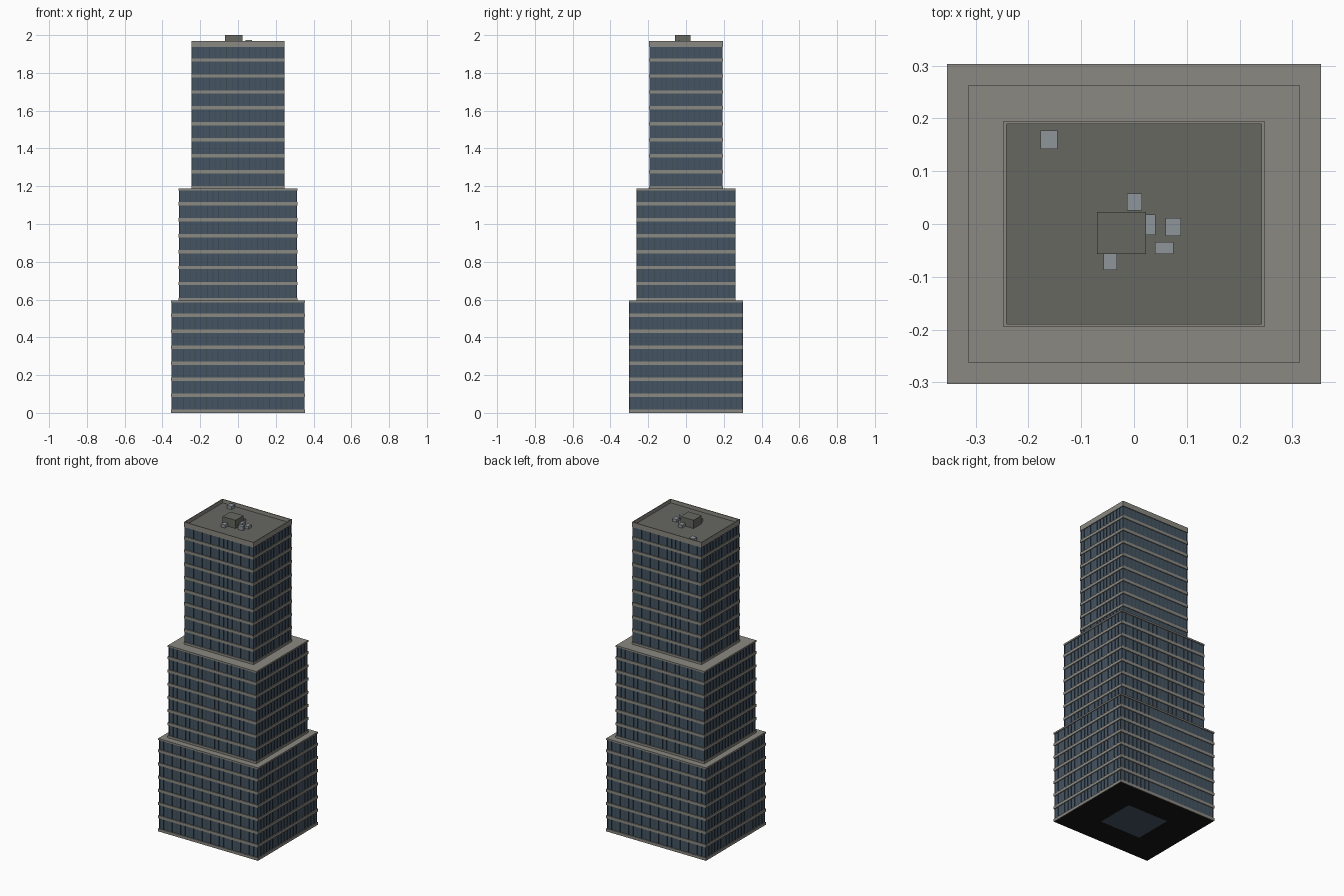
import bpy, bmesh
from mathutils import Vector

if "Cube" in bpy.data.objects:
    bpy.data.objects.remove(bpy.data.objects["Cube"])

H = 0.0845          # storey height
BAND = 0.018        # floor band thickness
INSET = 0.005       # glass set back behind the bands


def material(name, r, g, b):
    m = bpy.data.materials.new(name)
    m.diffuse_color = (r, g, b, 1)
    m.use_nodes = True
    m.node_tree.nodes["Principled BSDF"].inputs["Base Color"].default_value = m.diffuse_color
    return m


GLASS = material("glass", 0.06, 0.09, 0.125)
FRAME = material("frame", 0.045, 0.065, 0.085)
STONE = material("stone", 0.26, 0.25, 0.22)
ROOF = material("roofing", 0.135, 0.135, 0.12)
METAL = material("metal", 0.27, 0.30, 0.32)
DARK = material("dark", 0.008, 0.008, 0.008)


def boxes(name, mat, items):
    """One object made of boxes given as (x0, x1, y0, y1, z0, z1)."""
    bm = bmesh.new()
    for x0, x1, y0, y1, z0, z1 in items:
        vs = bmesh.ops.create_cube(bm, size=1)["verts"]
        bmesh.ops.scale(bm, vec=(x1 - x0, y1 - y0, z1 - z0), verts=vs)
        bmesh.ops.translate(bm, vec=Vector((x0 + x1, y0 + y1, z0 + z1)) / 2, verts=vs)
    me = bpy.data.meshes.new(name)
    bm.to_mesh(me)
    bm.free()
    me.materials.append(mat)
    ob = bpy.data.objects.new(name, me)
    bpy.context.collection.objects.link(ob)
    return ob


def block(hx, hy, z0, z1):
    return (-hx, hx, -hy, hy, z0, z1)


def tier(name, hx, hy, first, floors):
    z0, z1 = first * H, (first + floors) * H
    gx, gy = hx - INSET, hy - INSET
    boxes(name + "_glass", GLASS, [block(gx, gy, z0 + 0.002, z1)])
    # floor bands around every storey
    boxes(name + "_bands", STONE,
          [block(hx, hy, z0 + k * H, z0 + k * H + BAND) for k in range(floors)])
    # vertical mullions on all four sides
    fins, t, d = [], 0.0018, 0.003
    nx, ny = round(2 * gx / 0.03), round(2 * gy / 0.03)
    for i in range(nx + 1):
        x = -gx + 2 * gx * i / nx
        fins += [(x - t, x + t, s * gy - d, s * gy + d, z0 + 0.002, z1) for s in (-1, 1)]
    for i in range(ny + 1):
        y = -gy + 2 * gy * i / ny
        fins += [(s * gx - d, s * gx + d, y - t, y + t, z0 + 0.002, z1) for s in (-1, 1)]
    boxes(name + "_mullions", FRAME, fins)


# three stepped tiers
tier("lower_tier", 0.354, 0.303, 0, 7)
tier("middle_tier", 0.314, 0.263, 7, 7)
tier("upper_tier", 0.247, 0.195, 14, 9)

# terraces capping the two lower tiers
boxes("terraces", STONE, [block(0.354, 0.303, 7 * H - 0.006, 7 * H + 0.004),
                          block(0.314, 0.263, 14 * H - 0.006, 14 * H + 0.004)])

# underside with the service core showing
boxes("ground_slab", DARK, [block(0.350, 0.299, -0.0005, 0.004)])
boxes("service_core", GLASS, [block(0.145, 0.125, -0.001, 0.01)])

# main roof and parapet
RZ, TOP = 1.947, 1.97
boxes("roof_deck", ROOF, [block(0.244, 0.192, 1.938, RZ)])
w, px, py = 0.005, 0.247, 0.195
boxes("parapet", STONE, [
    (-px, px, -py, -py + w, 1.937, TOP), (-px, px, py - w, py, 1.937, TOP),
    (-px, -px + w, -py + w, py - w, 1.937, TOP), (px - w, px, -py + w, py - w, 1.937, TOP)])

# rooftop plant
boxes("plant_room", ROOF, [(-0.07, 0.023, -0.057, 0.023, RZ, 2.0)])
boxes("roof_units", METAL, [
    (-0.177, -0.145, 0.142, 0.177, RZ, 1.967),
    (-0.013, 0.015, 0.026, 0.058, RZ, 1.966),
    (0.008, 0.041, -0.021, 0.018, RZ, 1.968),
    (0.060, 0.089, -0.023, 0.011, RZ, 1.965),
    (0.040, 0.075, -0.057, -0.034, RZ, 1.973),
    (-0.058, -0.032, -0.087, -0.05, RZ, 1.967)])
